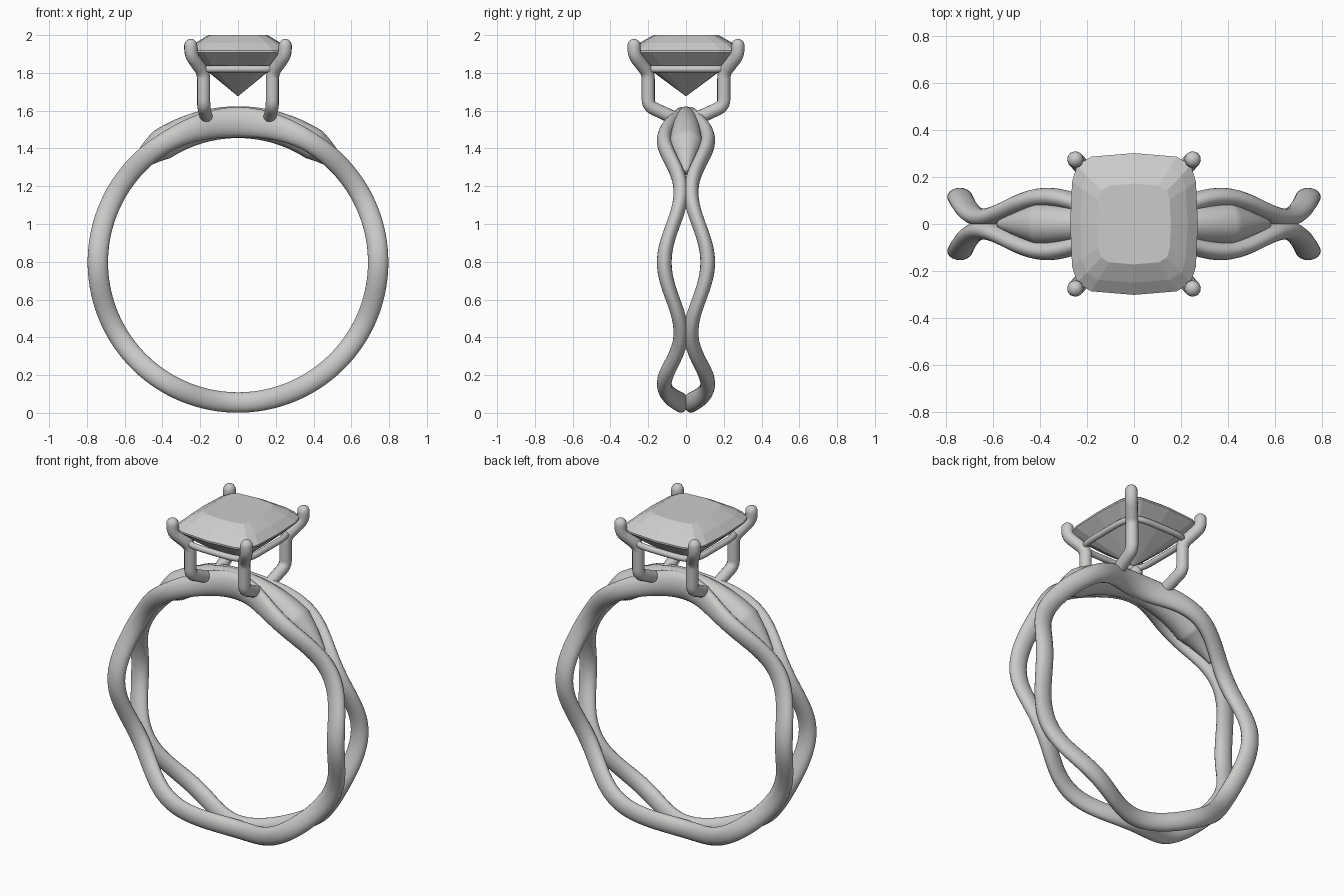
import bpy, bmesh
from math import sin, cos, pi, radians, degrees
from mathutils import Vector

cube = bpy.data.objects.get("Cube")
if cube:
    bpy.data.objects.remove(cube)


def material(name, color):
    m = bpy.data.materials.new(name)
    m.use_nodes = True
    m.diffuse_color = color
    m.node_tree.nodes["Principled BSDF"].inputs["Base Color"].default_value = color
    return m


metal = material("pale metal", (0.6, 0.59, 0.575, 1))
crystal = material("pale stone", (0.6, 0.6, 0.595, 1))


def add_mesh(name, mesh, mat, smooth):
    ob = bpy.data.objects.new(name, mesh)
    bpy.context.collection.objects.link(ob)
    mesh.materials.clear()
    mesh.materials.append(mat)
    for p in mesh.polygons:
        p.use_smooth = smooth
    return ob


def loft(name, rings, closed, mat, smooth=True):
    """Skin a list of rings of points; cap the ends unless closed."""
    bm = bmesh.new()
    loops = [[bm.verts.new(p) for p in ring] for ring in rings]
    n = len(loops[0])
    pairs = list(zip(loops, loops[1:]))
    if closed:
        pairs.append((loops[-1], loops[0]))
    else:
        bm.faces.new(loops[0])
        bm.faces.new(loops[-1])
    for a, b in pairs:
        for i in range(n):
            j = (i + 1) % n
            bm.faces.new((a[i], a[j], b[j], b[i]))
    bmesh.ops.recalc_face_normals(bm, faces=bm.faces)
    mesh = bpy.data.meshes.new(name)
    bm.to_mesh(mesh)
    bm.free()
    return add_mesh(name, mesh, mat, smooth)


# Band geometry: angle t runs round the finger hole, t = 90 degrees on top
RADIUS, CENTRE_Z = 0.742, 0.797


def section(t, y, high, wide, sides=20):
    ring = []
    for k in range(sides):
        a = 2 * pi * k / sides
        r = RADIUS + high * cos(a)
        ring.append((r * cos(t), y + wide * sin(a), CENTRE_Z + r * sin(t)))
    return ring


def strand_y(t):
    return 0.071 + 0.044 * cos(6 * t)


# Two mirrored wavy strands, thickened under the setting
for side, name in ((-1, "front_strand"), (1, "back_strand")):
    rings = []
    for i in range(180):
        t = 2 * pi * i / 180
        f = max(0, 1 - abs(t - pi / 2) / radians(34))
        swell = f * f * (3 - 2 * f)
        rings.append(section(t, side * strand_y(t), 0.054 + 0.026 * swell, 0.039 + 0.006 * swell))
    loft(name, rings, True, metal)

# Solid bridge between the strands, tapering to a point at each end
rings = []
for deg in range(40, 141):
    off = abs(deg - 90)
    if off <= 33:
        high, wide = 0.084, 0.06 + 0.028 * off / 33
    else:
        f = (off - 33) / 17
        high, wide = 0.084 - 0.062 * f, 0.088 - 0.068 * f
    rings.append(section(radians(deg), 0, high, wide))
bridge = loft("shoulder_bridge", rings, False, metal)


def tube(name, points, radii, radius, cyclic=False):
    cu = bpy.data.curves.new(name, 'CURVE')
    cu.dimensions = '3D'
    cu.bevel_depth = radius
    cu.bevel_resolution = 4
    cu.use_fill_caps = True
    sp = cu.splines.new('POLY')
    sp.points.add(len(points) - 1)
    for q, p, r in zip(sp.points, points, radii):
        q.co = (*p, 1)
        q.radius = r
    sp.use_cyclic_u = cyclic
    temp = bpy.data.objects.new(name + "_path", cu)
    bpy.context.collection.objects.link(temp)
    bpy.context.view_layer.update()
    mesh = bpy.data.meshes.new_from_object(
        temp.evaluated_get(bpy.context.evaluated_depsgraph_get()))
    bpy.data.objects.remove(temp)
    return add_mesh(name, mesh, metal, True)


def rounded(points, cut):
    """Replace each inner corner by a short arc."""
    pts = [Vector(p) for p in points]
    out = [pts[0]]
    for a, b, c in zip(pts, pts[1:], pts[2:]):
        s = b + (a - b).normalized() * cut
        e = b + (c - b).normalized() * cut
        for k in range(6):
            f = k / 5
            out.append(s * (1 - f) ** 2 + b * 2 * f * (1 - f) + e * f * f)
    return out + [pts[-1]]


# Four corner prongs with domed tips
PRONG = 0.035
for sx, x_name in ((-1, "right"), (1, "left")):
    for sy, y_name in ((-1, "front"), (1, "back")):
        path = [(0.165, 0.04, 1.55), (0.182, 0.2, 1.625), (0.182, 0.2, 1.8),
                (0.25, 0.275, 1.895), (0.25, 0.275, 1.945)]
        pts = rounded([(sx * x, sy * y, z) for x, y, z in path], 0.035)
        radii = [1] * len(pts)
        tip = pts[-1]
        for k in range(1, 6):
            a = k * pi / 10
            pts.append(tip + Vector((0, 0, PRONG * sin(a))))
            radii.append(max(cos(a), 0.02))
        tube(f"{y_name}_{x_name}_prong", pts, radii, PRONG)

# Bowed rail joining the prongs under the stone
rail = []
for i in range(64):
    a = 2 * pi * i / 64
    c, s = cos(a), sin(a)
    k = (abs(c) ** 5 + abs(s) ** 5) ** -0.2
    rail.append((0.21 * c * k, 0.235 * s * k, 1.82))
tube("gallery_rail", rail, [1] * len(rail), 0.018, True)

# Faceted cushion stone
quarter = [(1, 0), (0.97, 0.6), (0.89, 0.83), (0.67, 0.95)]


def cushion(hx, hy, z):
    half = quarter + [(0, 1)] + [(-x, y) for x, y in reversed(quarter[1:])]
    full = half + [(-x, -y) for x, y in half]
    return [(hx * x, hy * y, z) for x, y in full]


levels = [(0.003, 0.003, 1.678), (0.2, 0.222, 1.84), (0.272, 0.302, 1.908),
          (0.272, 0.302, 1.918), (0.228, 0.25, 1.957), (0.157, 0.172, 2.0)]
loft("cushion_stone", [cushion(*lv) for lv in levels], False, crystal, False)
